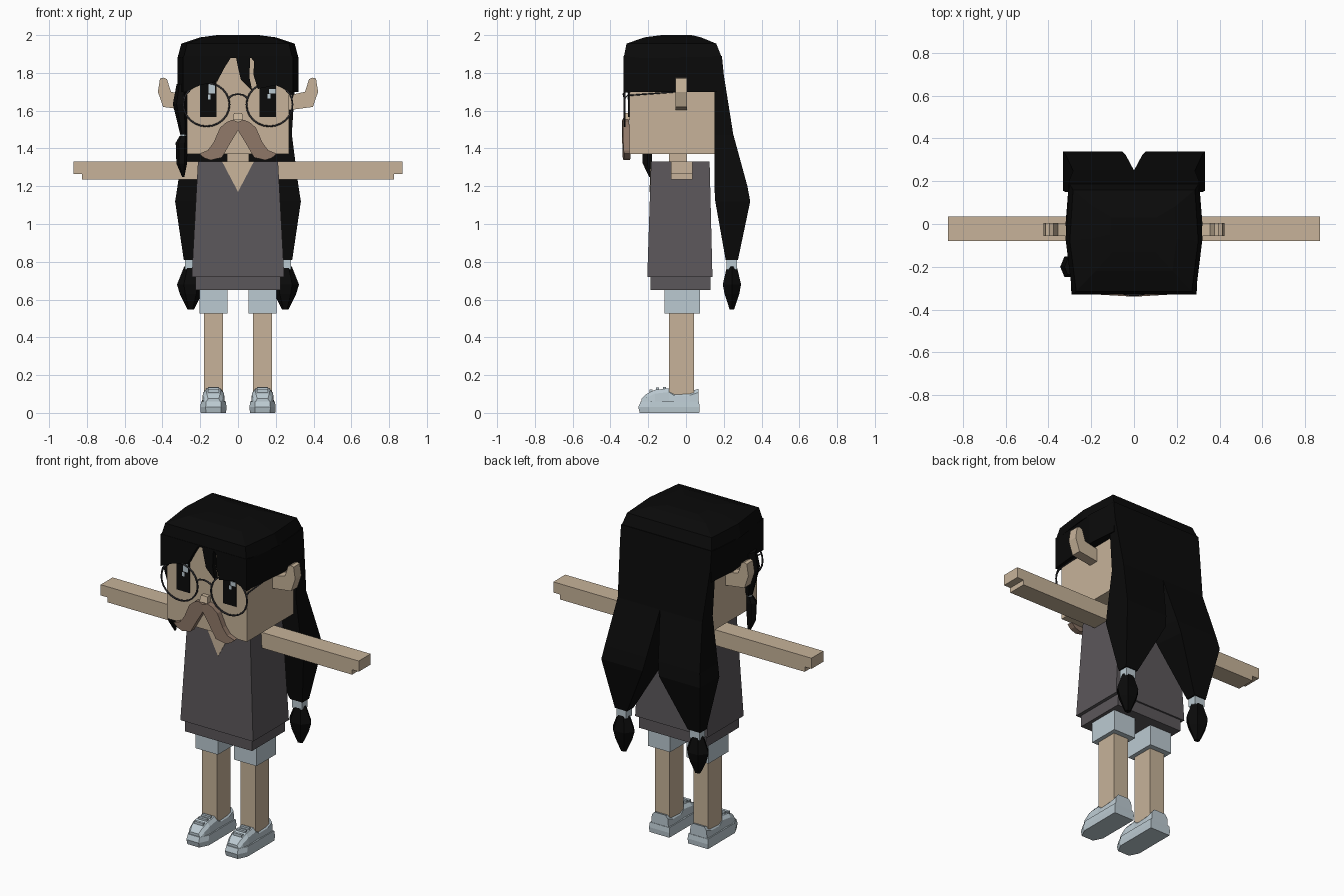
import bpy, bmesh, math
from mathutils import Vector

if "Cube" in bpy.data.objects:
    bpy.data.objects.remove(bpy.data.objects["Cube"])


def material(name, r, g, b):
    m = bpy.data.materials.new(name)
    m.use_nodes = True
    m.diffuse_color = (r, g, b, 1)
    m.node_tree.nodes["Principled BSDF"].inputs["Base Color"].default_value = (r, g, b, 1)
    return m


SKIN = material("skin", .57, .45, .32)
HAIR = material("black", .003, .003, .003)
SHIRT = material("grey_shirt", .105, .095, .103)
PALE = material("pale_blue", .5, .59, .64)
BROWN = material("brown", .28, .19, .14)
FRAME = material("frame_grey", .03, .03, .035)


def loft(name, rings, mat):
    """Skin a stack of equal-sized rings and cap both ends."""
    bm = bmesh.new()
    loops = [[bm.verts.new(p) for p in ring] for ring in rings]
    n = len(loops[0])
    for a, b in zip(loops, loops[1:]):
        for i in range(n):
            j = (i + 1) % n
            bm.faces.new((a[i], a[j], b[j], b[i]))
    bm.faces.new(loops[0][::-1])
    bm.faces.new(loops[-1])
    bmesh.ops.recalc_face_normals(bm, faces=bm.faces)
    me = bpy.data.meshes.new(name)
    bm.to_mesh(me)
    bm.free()
    me.materials.append(mat)
    ob = bpy.data.objects.new(name, me)
    bpy.context.collection.objects.link(ob)
    return ob


def rect(x0, x1, y0, y1, z):
    return [(x0, y0, z), (x1, y0, z), (x1, y1, z), (x0, y1, z)]


def box(name, x0, x1, y0, y1, z0, z1, mat):
    return loft(name, [rect(x0, x1, y0, y1, z) for z in (z0, z1)], mat)


def plate(name, outline, y0, y1, mat):
    """Extrude an x-z outline along y."""
    return loft(name, [[(x, y, z) for x, z in outline] for y in (y0, y1)], mat)


def ngon(cx, cy, z, rx, ry, n=6):
    return [(cx + rx * math.cos(math.tau * i / n), cy + ry * math.sin(math.tau * i / n), z)
            for i in range(n)]


def wire(name, points, radius, mat, cyclic=False):
    cu = bpy.data.curves.new(name, "CURVE")
    cu.dimensions = "3D"
    cu.bevel_depth = radius
    cu.bevel_resolution = 1
    sp = cu.splines.new("POLY")
    sp.points.add(len(points) - 1)
    for p, co in zip(sp.points, points):
        p.co = (*co, 1)
    sp.use_cyclic_u = cyclic
    cu.materials.append(mat)
    ob = bpy.data.objects.new(name, cu)
    bpy.context.collection.objects.link(ob)


# Head, neck, nose
box("head", -.27, .27, -.30, .15, 1.37, 1.9, SKIN)
box("neck", -.057, .057, -.09, .005, 1.28, 1.38, SKIN)
loft("nose", [rect(-.027, .027, -.335, -.29, 1.55), rect(-.022, .022, -.325, -.29, 1.587)], SKIN)

# Torso, hem, neckline
loft("shirt", [rect(-.245, .245, -.205, .14, .72), rect(-.212, .212, -.185, .125, 1.33)], SHIRT)
box("shirt_hem", -.225, .225, -.187, .13, .65, .73, SHIRT)
loft("neckline", [[(0, y - .005, 1.17), (.085, y, 1.332), (-.085, y, 1.332)]
                  for y in (-.188, -.18)], SKIN)

for s, side in ((1, "left"), (-1, "right")):
    # Arm with stepped fingertips
    arm = [(.2, 1.235), (.825, 1.235), (.825, 1.265), (.87, 1.265), (.87, 1.33), (.2, 1.33)]
    plate(side + "_arm", [(s * x, z) for x, z in arm], -.08, .035, SKIN)

    # Leg and shorts
    cx = s * .13
    box(side + "_leg", cx - .05, cx + .05, -.09, .043, .06, .56, SKIN)
    box(side + "_shorts", cx - .075, cx + .075, -.115, .075, .525, .65, PALE)

    # Shoe: toe-rounded sole, profiled upper, laces
    sole = [(-.067, .07), (.067, .07), (.067, -.19), (.04, -.245),
            (-.04, -.245), (-.067, -.19)]
    loft(side + "_sole", [[(cx + x * k, y * k, z) for x, y in sole]
                          for z, k in ((0, 1), (.03, 1.03), (.06, .98))], PALE)
    top = [(-.235, .075, .04), (-.21, .1, .05), (-.165, .122, .056), (-.09, .13, .052),
           (-.06, .11, .055), (.02, .113, .057), (.066, .128, .054)]
    loft(side + "_shoe_upper", [[(cx - w - .006, y, .03), (cx + w + .006, y, .03),
                                 (cx + w, y, z - .02), (cx + w * .7, y, z),
                                 (cx - w * .7, y, z), (cx - w, y, z - .02)]
                                for y, z, w in top], PALE)
    for i, (y, z) in enumerate(((-.185, .118), (-.15, .128), (-.115, .132))):
        box(f"{side}_lace_{i + 1}", cx - .03, cx + .03, y - .008, y + .008, z - .02, z + .006, PALE)

    # Upturned pointed ear
    ear = [(.25, 1.677), (.355, 1.70), (.376, 1.767), (.395, 1.775), (.413, 1.77),
           (.424, 1.70), (.397, 1.62), (.25, 1.60)]
    plate(side + "_ear", [(s * x, z) for x, z in ear], -.055, .005, SKIN)

    # Eye
    box(side + "_eye", s * .157 - .044, s * .157 + .044, -.306, -.299, 1.567, 1.76, HAIR)

    # Round spectacles
    rim = [(s * .167 + .122 * math.cos(t), -.325, 1.632 + .115 * math.sin(t))
           for t in (math.tau * i / 24 for i in range(24))]
    wire(side + "_rim", rim, .005, FRAME, True)
    wire(side + "_temple", [(s * .285, -.325, 1.665), (s * .29, -.31, 1.68),
                            (s * .285, -.05, 1.70)], .004, FRAME)

    # Moustache half
    tache = [(0, 1.54), (.03, 1.552), (.06, 1.54), (.095, 1.51), (.13, 1.43), (.16, 1.39),
             (.205, 1.372), (.18, 1.35), (.145, 1.338), (.085, 1.352), (.04, 1.43), (0, 1.495)]
    loft(side + "_moustache", [[(s * x, y + x * .06, z) for x, z in tache]
                               for y in (-.34, -.305)], BROWN)

    # Hair: side wall, long tail, tie and tuft
    wall = [(.255, -.325), (.29, -.33), (.32, 0), (.305, .19), (.255, .19)]
    loft(side + "_hair_side", [[(s * x, y, z) for x, y in wall] for z in (1.70, 1.885)], HAIR)
    tail = [(1.89, 0, 0, .305, .14, .19), (1.79, 0, 0, .305, .15, .2),
            (1.475, 0, 0, .285, .15, .25), (1.2, .0, .04, .32, .15, .325),
            (1.12, .035, .055, .333, .155, .34), (.81, .205, .205, .287, .21, .275)]
    loft(side + "_hair_tail", [[(s * a, y0, z), (s * c, y0, z), (s * c, y1, z), (s * b, y1, z)]
                               for z, a, b, c, y0, y1 in tail], HAIR)
    box(side + "_hair_tie", s * .247 - .033, s * .247 + .033, .215, .27, .76, .815, PALE)
    loft(side + "_hair_tuft", [ngon(s * .25, .243, z, rx, ry) for z, rx, ry in
                               ((.775, .035, .03), (.68, .073, .056),
                                (.63, .058, .045), (.548, .018, .014))], HAIR)

# Eye highlights
for i, (x0, x1, z0, z1) in enumerate(((-.155, -.122, 1.69, 1.74), (-.16, -.145, 1.66, 1.685),
                                      (.165, .198, 1.69, 1.715), (.155, .172, 1.665, 1.688))):
    box(f"eye_highlight_{i + 1}", x0, x1, -.309, -.305, z0, z1, PALE)

# Spectacle bridge
wire("bridge", [(-.052, -.325, 1.665), (-.03, -.33, 1.682), (0, -.332, 1.688),
                (.03, -.33, 1.682), (.052, -.325, 1.665)], .005, FRAME)


# Hair crown
def crown_ring(z, w, y0, y1):
    return [(-w * .9, y0, z), (w * .9, y0, z), (w, (y0 + y1) / 2, z),
            (w * .95, y1, z), (-w * .95, y1, z), (-w, (y0 + y1) / 2, z)]


loft("hair_crown", [crown_ring(1.88, .32, -.33, .19), crown_ring(1.955, .3, -.315, .16),
                    crown_ring(1.988, .2, -.22, .08), crown_ring(2.0, .11, -.13, .03)], HAIR)

# Fringe with a parting and a thin slit
fringe = [(-.29, 1.89), (-.29, 1.695), (-.2, 1.735), (-.11, 1.755), (-.07, 1.83),
          (-.035, 1.885), (-.01, 1.88), (0, 1.83), (.015, 1.765), (.075, 1.705),
          (.06, 1.78), (.065, 1.885), (.085, 1.86), (.082, 1.79), (.105, 1.715),
          (.2, 1.735), (.29, 1.695), (.29, 1.89)]
plate("hair_fringe", fringe, -.33, -.295, HAIR)

# Single tied side lock
loft("side_lock", [ngon(x, y, z, r, r * 1.4) for x, y, z, r in
                   ((-.295, -.2, 1.74, .03), (-.305, -.2, 1.635, .04),
                    (-.288, -.2, 1.475, .018))], HAIR)
loft("side_lock_tie", [ngon(-.29, -.2, z, .014, .014) for z in (1.45, 1.48)], PALE)
loft("side_lock_tip", [ngon(x, y, z, r, r) for x, y, z, r in
                       ((-.29, -.2, 1.465, .02), (-.298, -.205, 1.43, .032),
                        (-.298, -.205, 1.32, .028), (-.29, -.19, 1.25, .006))], HAIR)
